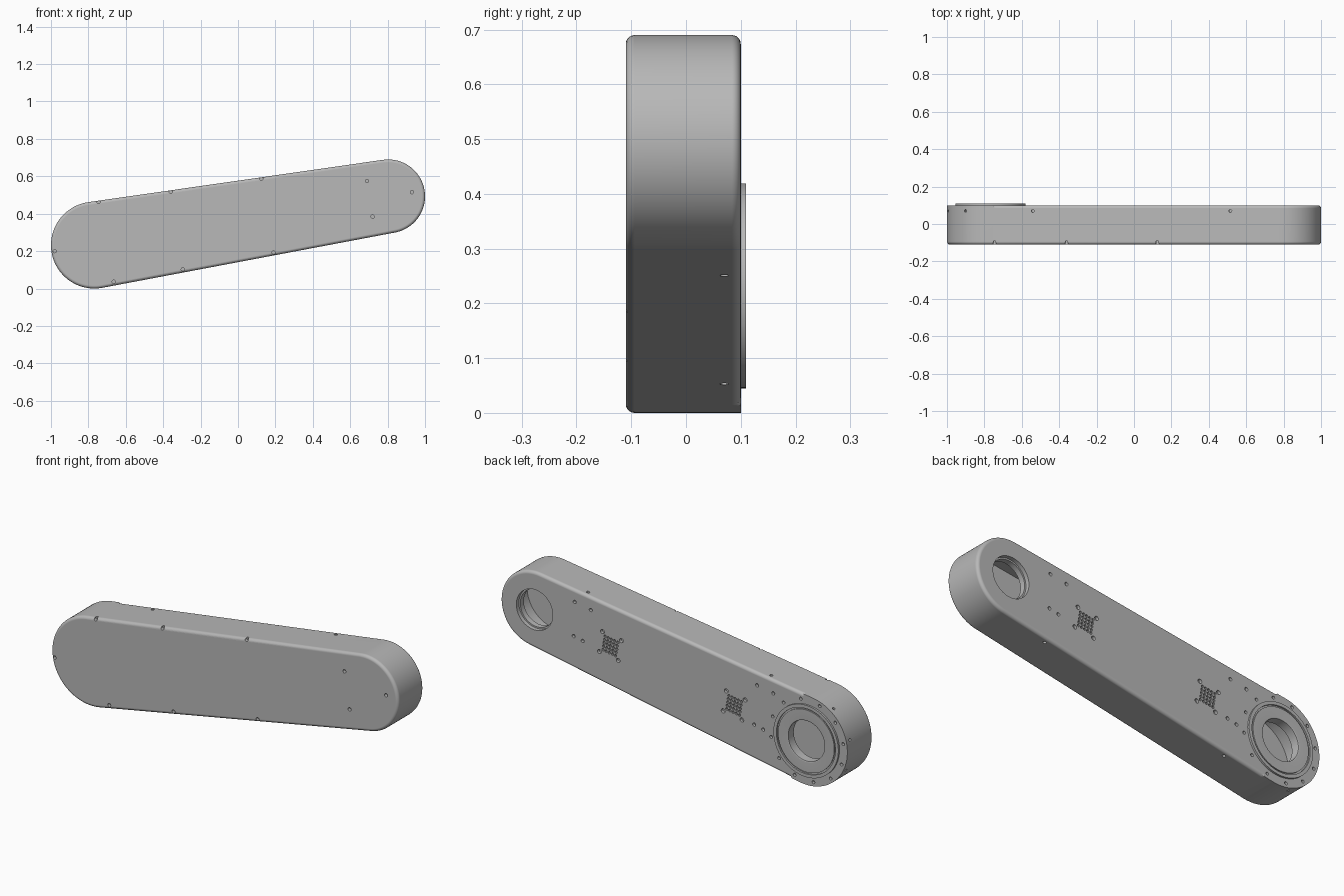
import bpy, bmesh, math
from mathutils import Vector, Matrix

if "Cube" in bpy.data.objects:
    bpy.data.objects.remove(bpy.data.objects["Cube"], do_unlink=True)

# Main dimensions: large and small ends in the x-z plane
BIG, R_BIG = Vector((-0.768, 0, 0.232)), 0.232
SMALL, R_SMALL = Vector((0.803, 0, 0.493)), 0.197
FRONT, BACK, WALL, FILLET = -0.11, 0.10, 0.022, 0.016
AXIS = (SMALL - BIG).normalized()
ANGLE = math.atan2(AXIS.z, AXIS.x)
TANGENT = math.acos((R_BIG - R_SMALL) / (SMALL - BIG).length)

grey = bpy.data.materials.new("housing grey")
grey.use_nodes = True
grey.diffuse_color = (0.48, 0.48, 0.48, 1)
grey.node_tree.nodes["Principled BSDF"].inputs["Base Color"].default_value = grey.diffuse_color


def radial(a):
    return Vector((math.cos(a), 0, math.sin(a)))


def make_object(name, bm):
    bmesh.ops.recalc_face_normals(bm, faces=bm.faces)
    mesh = bpy.data.meshes.new(name)
    bm.to_mesh(mesh)
    bm.free()
    mesh.materials.append(grey)
    obj = bpy.data.objects.new(name, mesh)
    bpy.context.collection.objects.link(obj)
    return obj


def loft(name, rings, closed=False):
    """Skin equal-length rings of points; cap the ends unless closed."""
    bm = bmesh.new()
    loops = [[bm.verts.new(p) for p in ring] for ring in rings]
    pairs = list(zip(loops, loops[1:]))
    if closed:
        pairs.append((loops[-1], loops[0]))
    n = len(loops[0])
    for a, b in pairs:
        for i in range(n):
            j = (i + 1) % n
            bm.faces.new((a[i], a[j], b[j], b[i]))
    if not closed:
        bm.faces.new(loops[0])
        bm.faces.new(loops[-1])
    return make_object(name, bm)


def add_pin(bm, point, direction, radius, depth, sides=16):
    """Cylinder centred on a surface point, reaching depth either way."""
    turn = direction.to_track_quat('Z', 'Y').to_matrix().to_4x4()
    bmesh.ops.create_cone(bm, cap_ends=True, segments=sides, radius1=radius,
                          radius2=radius, depth=2 * depth,
                          matrix=Matrix.Translation(point) @ turn)


def cut(obj, cutter):
    mod = obj.modifiers.new("cut", 'BOOLEAN')
    mod.operation, mod.solver, mod.object = 'DIFFERENCE', 'EXACT', cutter
    bpy.context.view_layer.objects.active = obj
    bpy.ops.object.modifier_apply(modifier=mod.name)
    bpy.data.objects.remove(cutter, do_unlink=True)


def smooth(obj):
    bpy.ops.object.select_all(action='DESELECT')
    obj.select_set(True)
    bpy.context.view_layer.objects.active = obj
    bpy.ops.object.shade_smooth_by_angle(angle=math.radians(35))
    obj.modifiers.new("normals", 'WEIGHTED_NORMAL').keep_sharp = True


# Outline as (point, normal, has back fillet); the large end has a sharp back rim
outline = []
STEPS = 48
for i in range(STEPS + 1):
    n = radial(ANGLE - TANGENT + 2 * TANGENT * i / STEPS)
    outline.append((SMALL + n * R_SMALL, n, 1))
upper, lower = radial(ANGLE + TANGENT), radial(ANGLE - TANGENT)


def side_point(n, t):
    return (BIG + n * R_BIG).lerp(SMALL + n * R_SMALL, t)


outline += [(side_point(upper, 0.035), upper, 1), (side_point(upper, 0.03), upper, 0)]
for i in range(STEPS + 1):
    n = radial(ANGLE + TANGENT + 2 * (math.pi - TANGENT) * i / STEPS)
    outline.append((BIG + n * R_BIG, n, 0))
outline += [(side_point(lower, 0.03), lower, 0), (side_point(lower, 0.035), lower, 1)]


def ring(inset, y, drop=None):
    """Outline ring; with drop set, only the filleted part moves."""
    pts = []
    for p, n, back in outline:
        k = back if drop is not None else 1
        q = p - n * inset * k
        q.y = y - (drop or 0) * k
        pts.append(q)
    return pts


# Housing shell with rounded rims
quarter = [math.pi / 2 * i / 6 for i in range(7)]
rings = [ring(FILLET * (1 - math.sin(a)), FRONT + FILLET * (1 - math.cos(a))) for a in quarter]
# the sharp part needs distinct heights, so shift it by a hair per ring
rings += [ring(FILLET * (1 - math.cos(a)), BACK - 0.0012 * (1 - i / 6),
               FILLET * (1 - math.sin(a)) - 0.0012 * (1 - i / 6))
          for i, a in enumerate(quarter)]
housing = loft("arm_housing", rings)
cut(housing, loft("cavity", [ring(WALL, FRONT + WALL), ring(WALL, BACK - WALL)]))

# Round openings at both ends of the back
Y = Vector((0, 1, 0))
bm = bmesh.new()
for centre, r in ((BIG, 0.15), (SMALL, 0.105)):
    add_pin(bm, centre + Y * BACK, Y, r, 0.06, 64)
cut(housing, make_object("openings", bm))

# Screw holes and vents
bm = bmesh.new()
front_holes = [(-0.98, 0.2), (-0.745, 0.463), (-0.36, 0.518), (0.125, 0.588), (0.69, 0.575),
               (0.93, 0.515), (0.72, 0.385), (0.19, 0.192), (-0.295, 0.102), (-0.665, 0.036)]
for x, z in front_holes:
    add_pin(bm, Vector((x, FRONT, z)), Y, 0.009, 0.018)

back_holes = [(0.572, 0.595), (0.479, 0.578), (0.578, 0.416), (0.526, 0.404),
              (-0.48, 0.442), (-0.573, 0.425), (-0.463, 0.233), (-0.515, 0.221)]
for x, z in back_holes:
    add_pin(bm, Vector((x, BACK, z)), Y, 0.009, 0.015)
for i in range(12):
    add_pin(bm, BIG + radial(math.radians(20 + 30 * i)) * 0.211 + Y * BACK, Y, 0.008, 0.015)

# Vent grids: five by five small holes with four larger corners
across = Vector((-AXIS.z, 0, AXIS.x))
for t in (0.722, 0.268):
    centre = BIG.lerp(SMALL, t) + Y * BACK
    for i in range(-2, 3):
        for j in range(-2, 3):
            add_pin(bm, centre + (AXIS * i + across * j) * 0.0185, Y, 0.007, 0.015, 10)
    for i in (-1, 1):
        for j in (-1, 1):
            add_pin(bm, centre + (AXIS * i + across * j) * 0.055, Y, 0.011, 0.015)

# Side screws along the edges and around the large end
for n in (upper, lower):
    for t in (0.165, 0.835):
        add_pin(bm, side_point(n, t) + Y * 0.07, n, 0.008, 0.012)
for i in range(4):
    n = radial(math.radians(125 + 42 * i))
    add_pin(bm, BIG + n * R_BIG + Y * 0.07, n, 0.007, 0.012)
cut(housing, make_object("screw_holes", bm))
smooth(housing)


def lathe(name, centre, profile):
    """Closed ring from (radius, y) points, turned about the y direction."""
    rings = [[centre + radial(2 * math.pi * i / 96) * r + Y * y for i in range(96)]
             for r, y in profile]
    obj = loft(name, rings, closed=True)
    smooth(obj)
    return obj


# Raised joint flange with a narrow groove around its inner plate
lathe("joint_flange", BIG, [(0.187, 0.095), (0.187, 0.11), (0.170, 0.11), (0.170, 0.102),
                            (0.162, 0.102), (0.162, 0.108), (0.110, 0.108), (0.105, 0.105),
                            (0.105, 0.06), (0.140, 0.06), (0.140, 0.095)])
# Inner lip of the small opening
lathe("small_opening_lip", SMALL, [(0.125, 0.079), (0.125, 0.05), (0.097, 0.05), (0.097, 0.079)])
